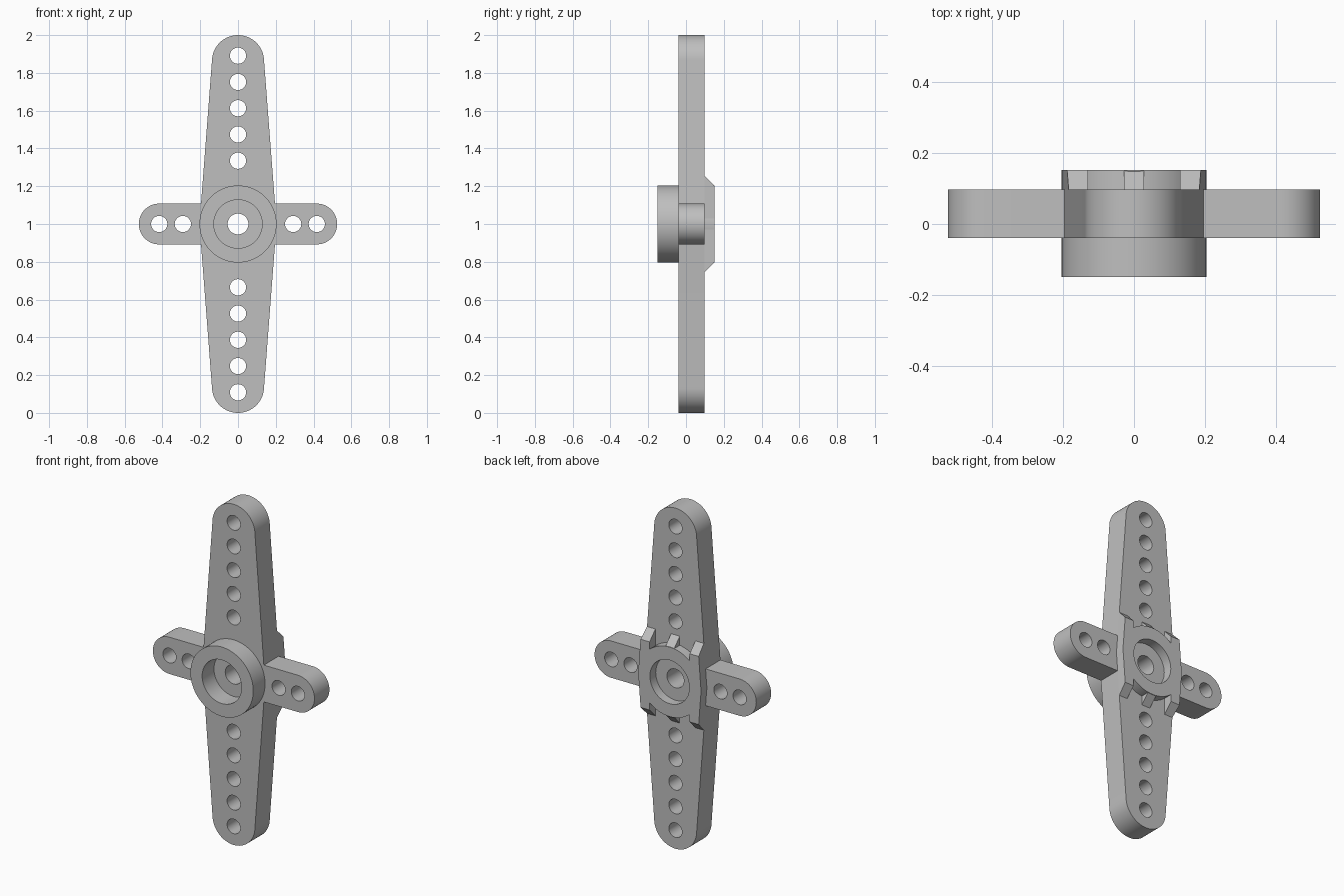
import bpy, bmesh
from math import sin, cos, pi, radians

cube = bpy.data.objects.get("Cube")
if cube:
    bpy.data.objects.remove(cube, do_unlink=True)

# Main measurements
FRONT, PLATE_FRONT, PLATE_BACK, BACK = -0.15, -0.04, 0.098, 0.152
HUB_R, BORE_R, SCREW_R, HOLE_R = 0.204, 0.128, 0.055, 0.043
TIP_R, TIP_Z = 0.138, 0.862        # long arm end
SIDE_R, SIDE_X = 0.108, 0.417      # short arm end
RIB_TOP, RIB_FOOT = 0.2, 0.255
MID_Z = 1.0

gray = bpy.data.materials.new("plain gray plastic")
gray.use_nodes = True
COLOR = (0.52, 0.52, 0.52, 1)
gray.diffuse_color = COLOR
gray.node_tree.nodes["Principled BSDF"].inputs["Base Color"].default_value = COLOR


def arc(cx, cy, r, start, end, n):
    angles = [radians(start + (end - start) * i / n) for i in range(n + 1)]
    return [(cx + r * cos(a), cy + r * sin(a)) for a in angles]


def circle(cx, cy, r, n=48):
    return arc(cx, cy, r, 0, 360, n)[:-1]


def arm_edge(z):
    """Half width of the tapering long arm at height z from the middle."""
    return HUB_R + (TIP_R - HUB_R) * abs(z) / TIP_Z


def finish(obj):
    bm = bmesh.new()
    bm.from_mesh(obj.data)
    bmesh.ops.remove_doubles(bm, verts=bm.verts, dist=1e-5)
    bmesh.ops.recalc_face_normals(bm, faces=bm.faces)
    bm.to_mesh(obj.data)
    bm.free()
    obj.data.materials.clear()
    obj.data.materials.append(gray)
    bpy.ops.object.select_all(action='DESELECT')
    obj.select_set(True)
    bpy.context.view_layer.objects.active = obj
    bpy.ops.object.shade_smooth_by_angle(angle=radians(30))


def slab(name, loops, y0, y1):
    """Upright filled outline with holes, spanning y0 to y1."""
    curve = bpy.data.curves.new(name, 'CURVE')
    curve.dimensions = '2D'
    curve.fill_mode = 'BOTH'
    curve.extrude = (y1 - y0) / 2
    for loop in loops:
        spline = curve.splines.new('POLY')
        spline.points.add(len(loop) - 1)
        for point, (x, z) in zip(spline.points, loop):
            point.co = (x, z, 0, 1)
        spline.use_cyclic_u = True
    obj = bpy.data.objects.new(name, curve)
    bpy.context.collection.objects.link(obj)
    obj.rotation_euler.x = pi / 2
    obj.location = (0, (y0 + y1) / 2, MID_Z)
    bpy.ops.object.select_all(action='DESELECT')
    obj.select_set(True)
    bpy.context.view_layer.objects.active = obj
    bpy.ops.object.convert(target='MESH')
    finish(bpy.context.view_layer.objects.active)


def rib(name, profile, inner, outer):
    """Solid between two x limits; profile holds (y, z) corners."""
    bm = bmesh.new()
    sides = [[bm.verts.new((f(z), y, z + MID_Z)) for y, z in profile]
             for f in (inner, outer)]
    count = len(profile)
    bm.faces.new(sides[0])
    bm.faces.new(sides[1][::-1])
    for i in range(count):
        j = (i + 1) % count
        bm.faces.new((sides[0][i], sides[1][i], sides[1][j], sides[0][j]))
    mesh = bpy.data.meshes.new(name)
    bm.to_mesh(mesh)
    bm.free()
    obj = bpy.data.objects.new(name, mesh)
    bpy.context.collection.objects.link(obj)
    finish(obj)


# Cross-shaped plate: one quarter outline, mirrored twice
quarter = arc(SIDE_X, 0, SIDE_R, 0, 90, 16)
quarter.append((arm_edge(SIDE_R), SIDE_R))
quarter += arc(0, TIP_Z, TIP_R, 0, 90, 16)
upper = quarter + [(-x, z) for x, z in quarter[-2::-1]]
outline = upper + [(x, -z) for x, z in upper[-2:0:-1]]

holes = [circle(0, 0, SCREW_R)]
for s in (1, -1):
    holes += [circle(0, s * (0.335 + 0.139 * i), HOLE_R, 32) for i in range(5)]
    holes += [circle(s * x, 0, HOLE_R, 32) for x in (0.292, SIDE_X)]
slab("arm_plate", [outline] + holes, PLATE_FRONT, PLATE_BACK)

# Hub collars with a wide bore on both faces
collar = [circle(0, 0, HUB_R, 72), circle(0, 0, BORE_R, 64)]
slab("front_collar", collar, FRONT, PLATE_FRONT)
slab("back_collar", collar, PLATE_BACK, BACK)

# Long side ribs along the arm edges, sloped at both ends
side_profile = [(PLATE_BACK, -RIB_FOOT), (BACK, -RIB_TOP), (BACK, 0),
                (BACK, RIB_TOP), (PLATE_BACK, RIB_FOOT), (PLATE_BACK, 0)]
for side, s in (("left", 1), ("right", -1)):
    rib(side + "_rib", side_profile,
        lambda z: s * 0.13, lambda z: s * arm_edge(z))

# Short middle ribs above and below the collar
for end, s in (("upper", 1), ("lower", -1)):
    profile = [(PLATE_BACK, s * 0.15), (BACK, s * 0.15),
               (BACK, s * RIB_TOP), (PLATE_BACK, s * RIB_FOOT)]
    rib(end + "_middle_rib", profile, lambda z: -0.028, lambda z: 0.028)
